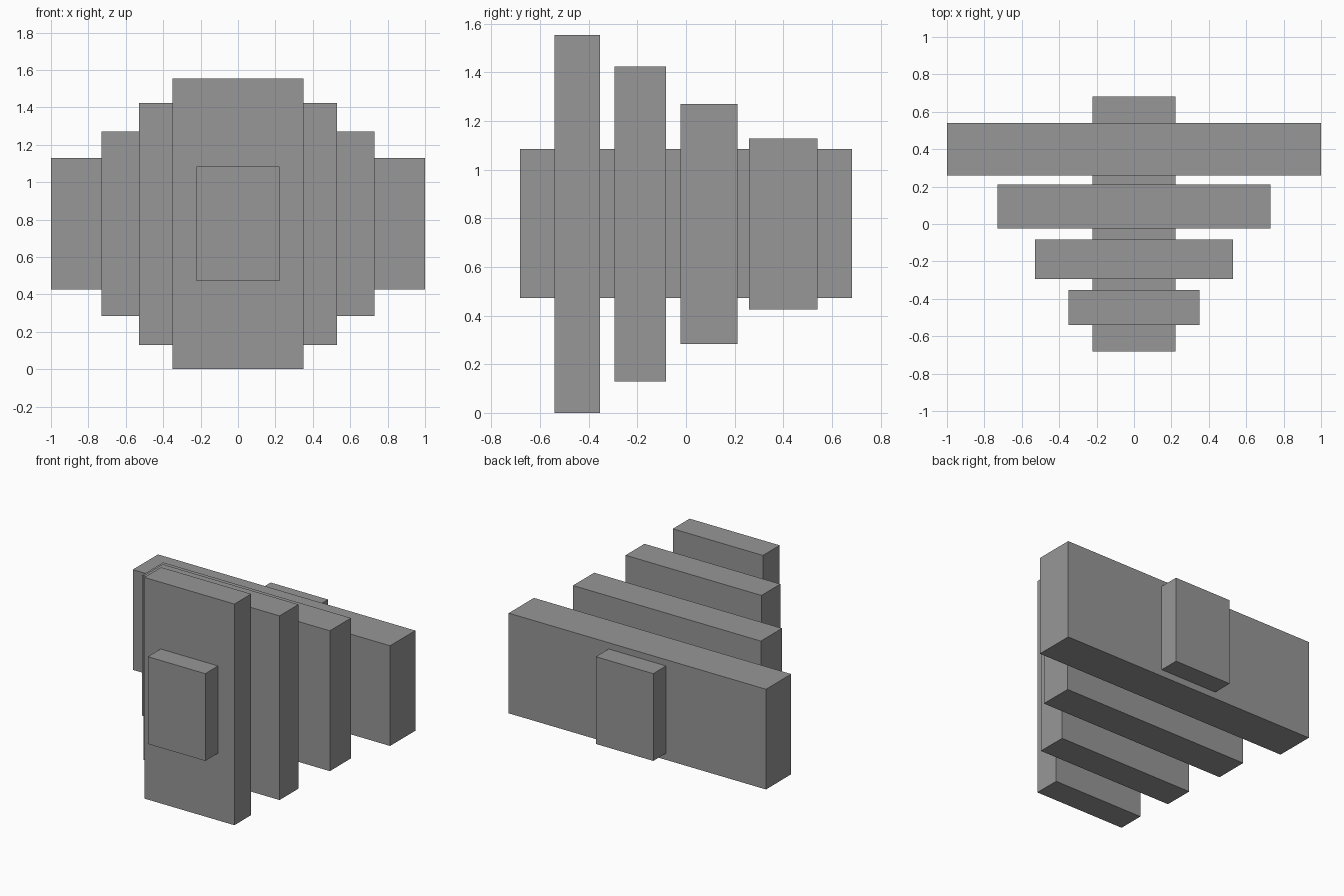
import bpy

if "Cube" in bpy.data.objects:
    bpy.data.objects.remove(bpy.data.objects["Cube"])

# Dark grey shared by all parts
grey = bpy.data.materials.new("dark_grey")
grey.diffuse_color = (0.31, 0.31, 0.31, 1)
grey.use_nodes = True
grey.node_tree.nodes["Principled BSDF"].inputs["Base Color"].default_value = grey.diffuse_color


def box(name, half_width, y0, y1, z0, z1):
    """Box centred on x = 0, given by its y and z extents."""
    bpy.ops.mesh.primitive_cube_add(size=1, location=(0, (y0 + y1) / 2, (z0 + z1) / 2))
    ob = bpy.context.object
    ob.name = name
    ob.scale = (2 * half_width, y1 - y0, z1 - z0)
    bpy.ops.object.transform_apply(location=False, rotation=False, scale=True)
    ob.data.materials.append(grey)
    return ob


# Central core running through all plates
box("core", 0.223, -0.682, 0.682, 0.472, 1.085)

# Plates, front to back: half width, y range, z range
plates = [
    (0.35, -0.54, -0.354, 0.0, 1.554),
    (0.528, -0.293, -0.083, 0.13, 1.424),
    (0.73, -0.023, 0.212, 0.284, 1.27),
    (1.0, 0.26, 0.54, 0.425, 1.129),
]
for i, dims in enumerate(plates, 1):
    box(f"plate_{i}", *dims)
